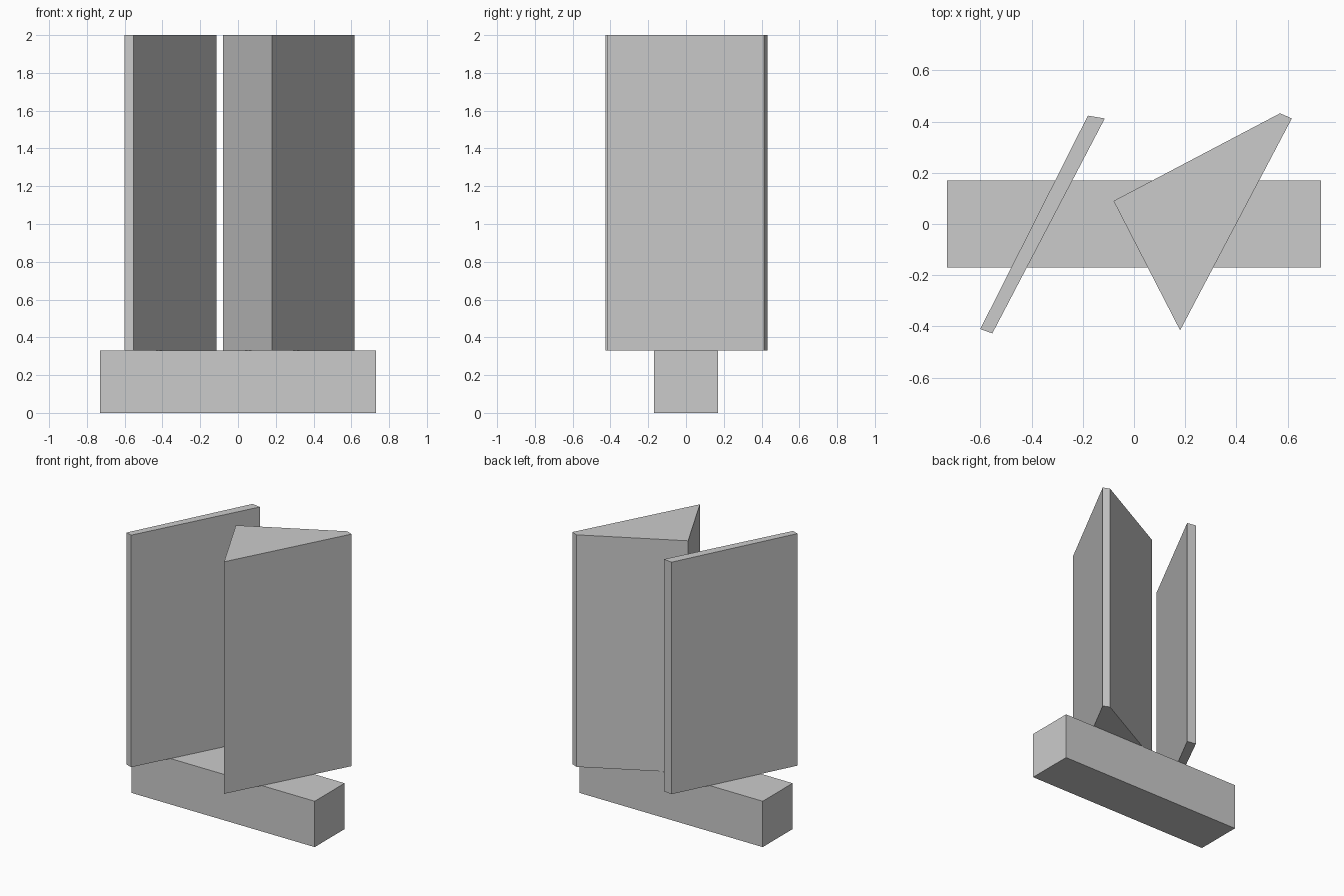
import bpy
import bmesh

cube = bpy.data.objects.get("Cube")
if cube:
    bpy.data.objects.remove(cube, do_unlink=True)

# Single plain grey
GREY = (0.6, 0.6, 0.6, 1.0)
grey = bpy.data.materials.new("plain_grey")
grey.use_nodes = True
grey.diffuse_color = GREY
grey.node_tree.nodes["Principled BSDF"].inputs["Base Color"].default_value = GREY


def prism(name, outline, bottom, top):
    """Extrude a plan outline upward into a closed solid."""
    bm = bmesh.new()
    face = bm.faces.new([bm.verts.new((x, y, bottom)) for x, y in outline])
    result = bmesh.ops.extrude_face_region(bm, geom=[face], use_keep_orig=True)
    raised = [v for v in result["geom"] if isinstance(v, bmesh.types.BMVert)]
    bmesh.ops.translate(bm, verts=raised, vec=(0, 0, top - bottom))
    bmesh.ops.recalc_face_normals(bm, faces=bm.faces)
    mesh = bpy.data.meshes.new(name)
    bm.to_mesh(mesh)
    bm.free()
    mesh.materials.append(grey)
    obj = bpy.data.objects.new(name, mesh)
    bpy.context.collection.objects.link(obj)
    return obj


BASE_TOP = 0.33
HEIGHT = 2.0

# Long low plinth
prism("base", [(-0.73, -0.17), (0.73, -0.17), (0.73, 0.17), (-0.73, 0.17)],
      0, BASE_TOP)

# Thin slanted slab with skewed ends
prism("slab", [(-0.6, -0.41), (-0.553, -0.427), (-0.114, 0.412), (-0.18, 0.423)],
      BASE_TOP, HEIGHT)

# Triangular tower with one clipped corner
prism("wedge_tower", [(-0.08, 0.09), (0.18, -0.415), (0.616, 0.412), (0.57, 0.432)],
      BASE_TOP, HEIGHT)
